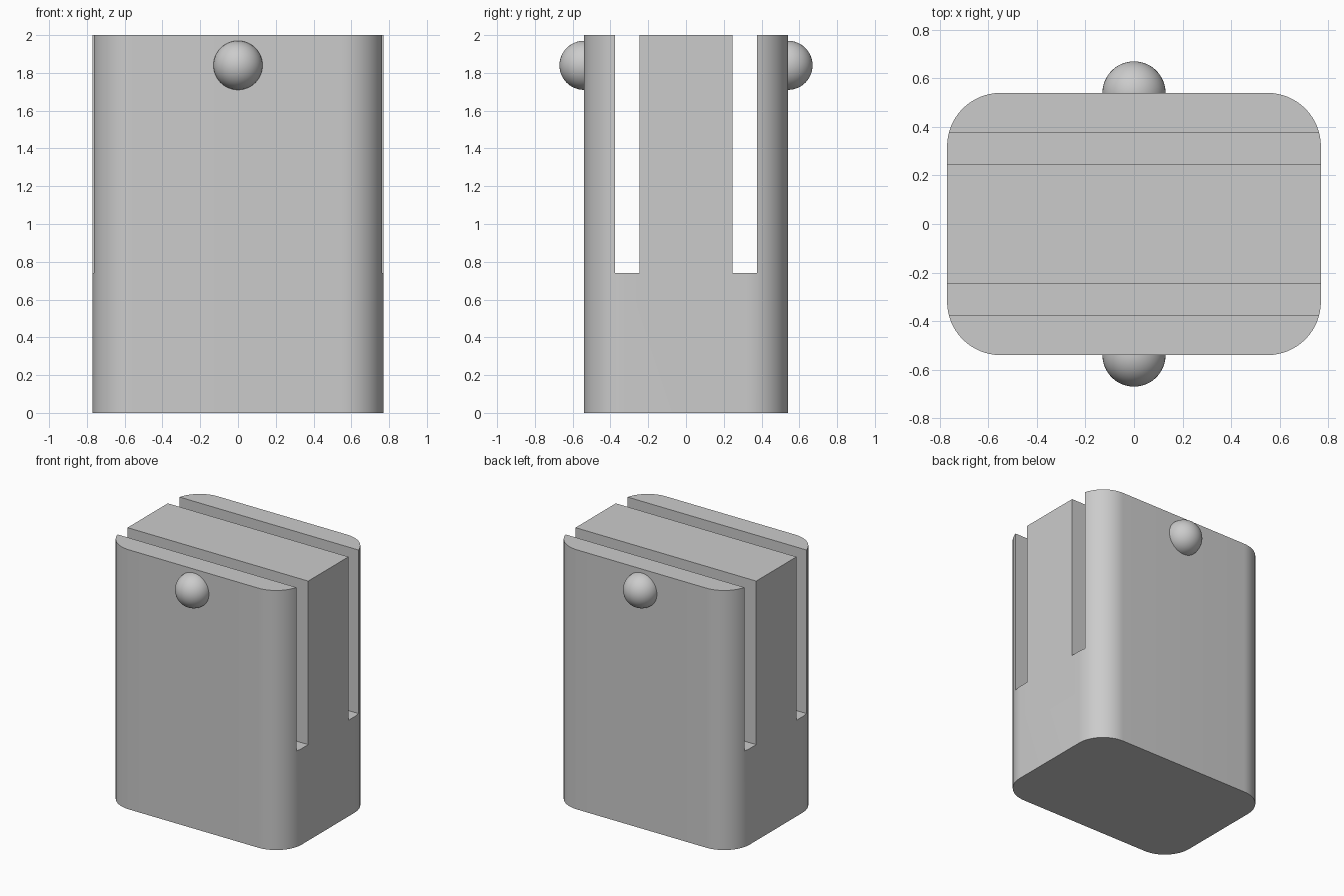
import bpy
import math

cube = bpy.data.objects.get("Cube")
if cube:
    bpy.data.objects.remove(cube, do_unlink=True)

WIDTH, DEPTH, HEIGHT = 1.54, 1.08, 2.0
CORNER = 0.22
SLOT_IN, SLOT_OUT, SLOT_FLOOR = 0.245, 0.377, 0.74
KNOB_Z, KNOB_RADIUS = 1.84, 0.13

grey = bpy.data.materials.new("light_grey")
grey.use_nodes = True
colour = (0.6, 0.6, 0.6, 1)
grey.diffuse_color = colour
grey.node_tree.nodes["Principled BSDF"].inputs["Base Color"].default_value = colour


def box(name, size, centre):
    bpy.ops.mesh.primitive_cube_add(size=1, location=centre)
    obj = bpy.context.object
    obj.name = name
    obj.scale = size
    bpy.ops.object.transform_apply(location=True, rotation=False, scale=True)
    obj.data.materials.append(grey)
    return obj


def apply_modifier(obj, mod):
    bpy.context.view_layer.objects.active = obj
    bpy.ops.object.modifier_apply(modifier=mod.name)


# Body: upright block with rounded vertical corners
body = box("body", (WIDTH, DEPTH, HEIGHT), (0, 0, HEIGHT / 2))
weights = body.data.attributes.new("bevel_weight_edge", "FLOAT", "EDGE")
for edge in body.data.edges:
    a, b = (body.data.vertices[i].co for i in edge.vertices)
    weights.data[edge.index].value = float(abs(a.z - b.z) > 1)
bevel = body.modifiers.new("round_corners", "BEVEL")
bevel.limit_method = "WEIGHT"
bevel.width = CORNER
bevel.segments = 16
apply_modifier(body, bevel)

# Two slots running side to side, open at the top
for side in (-1, 1):
    cutter = box("slot_cutter", (WIDTH * 2, SLOT_OUT - SLOT_IN, HEIGHT),
                 (0, side * (SLOT_IN + SLOT_OUT) / 2, SLOT_FLOOR + HEIGHT / 2))
    cutter.hide_render = True
    cut = body.modifiers.new("slot", "BOOLEAN")
    cut.operation = "DIFFERENCE"
    cut.solver = "EXACT"
    cut.object = cutter
    apply_modifier(body, cut)
    bpy.data.objects.remove(cutter, do_unlink=True)

bpy.ops.object.select_all(action="DESELECT")
body.select_set(True)
bpy.context.view_layer.objects.active = body
bpy.ops.object.shade_smooth_by_angle(angle=math.radians(30))

# Round knobs half sunk into the front and back
for name, side in (("front_knob", -1), ("back_knob", 1)):
    bpy.ops.mesh.primitive_uv_sphere_add(segments=48, ring_count=24, radius=KNOB_RADIUS,
                                         location=(0, side * DEPTH / 2, KNOB_Z))
    knob = bpy.context.object
    knob.name = name
    knob.data.materials.append(grey)
    bpy.ops.object.shade_smooth()
